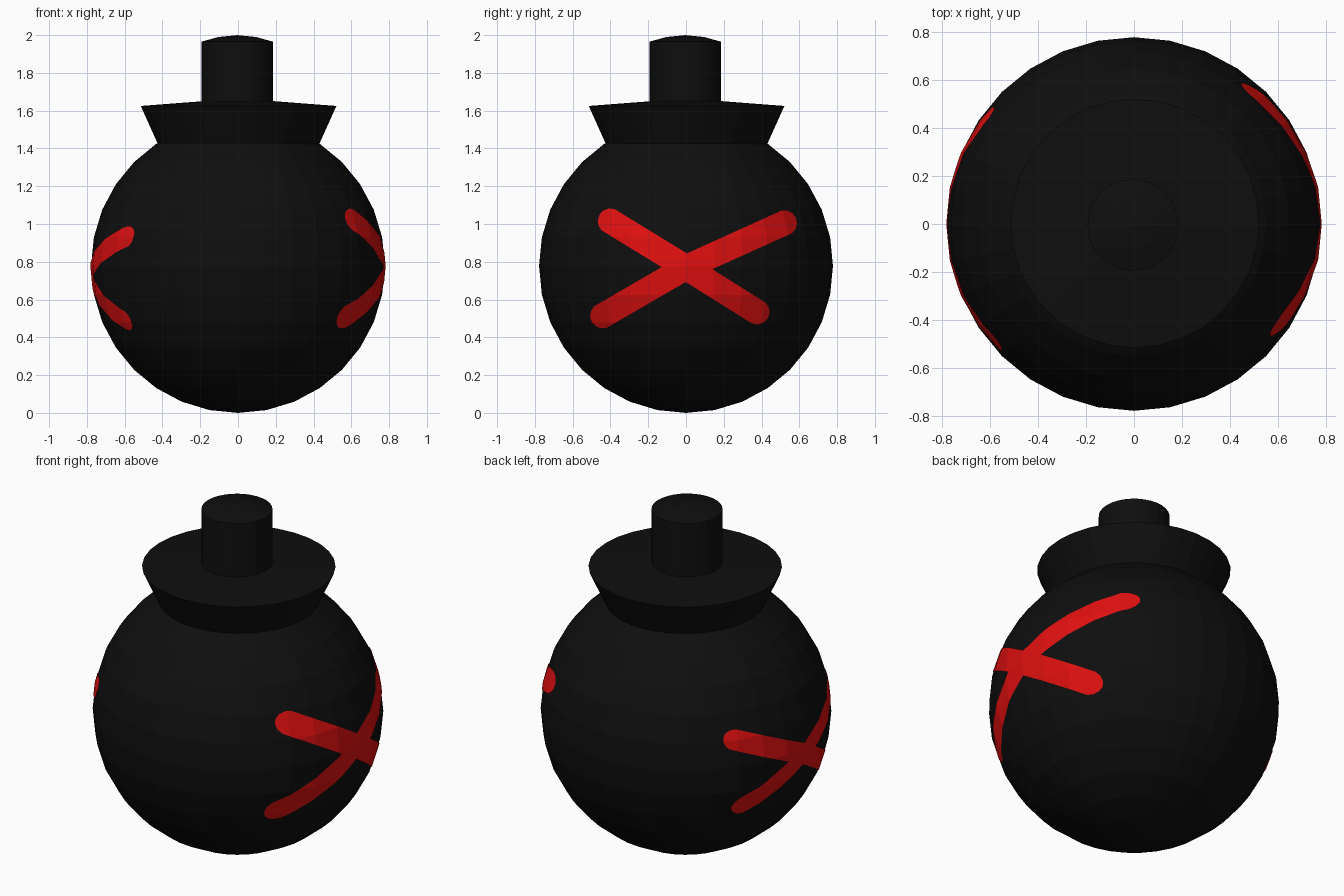
import bpy, bmesh, math
from mathutils import Vector, Matrix

if "Cube" in bpy.data.objects:
    bpy.data.objects.remove(bpy.data.objects["Cube"])

R, CZ = 0.778, 0.778      # body radius and centre height
SIDES = 32


def material(name, rgb):
    m = bpy.data.materials.new(name)
    m.diffuse_color = (*rgb, 1)
    m.use_nodes = True
    m.node_tree.nodes["Principled BSDF"].inputs["Base Color"].default_value = m.diffuse_color
    return m


BLACK = material("black", (0.0045, 0.0045, 0.0045))
RED = material("red", (0.74, 0.005, 0.005))


def finish(name, bm, mat):
    me = bpy.data.meshes.new(name)
    bm.to_mesh(me)
    bm.free()
    me.materials.append(mat)
    ob = bpy.data.objects.new(name, me)
    bpy.context.collection.objects.link(ob)
    return ob


def ball(radius):
    bm = bmesh.new()
    bmesh.ops.create_uvsphere(bm, u_segments=SIDES, v_segments=16, radius=radius,
                              matrix=Matrix.Translation((0, 0, CZ)))
    return bm


def lathe(name, profile, offset=0.0):
    bm = bmesh.new()
    vs = [bm.verts.new((r + 0.0, 0, z)) for r, z in profile]
    es = [bm.edges.new(p) for p in zip(vs, vs[1:])]
    bmesh.ops.spin(bm, geom=vs + es, cent=(0, 0, 0), axis=(0, 0, 1),
                   angle=math.tau, steps=SIDES)
    bmesh.ops.remove_doubles(bm, verts=bm.verts, dist=1e-4)
    bmesh.ops.recalc_face_normals(bm, faces=bm.faces)
    bmesh.ops.translate(bm, verts=bm.verts, vec=(offset, offset, 0))
    return finish(name, bm, BLACK)


def stroke(bm, side, a, b, w):
    """Trim a ball skin to a round-ended stroke running from a to b in (y, z)."""
    def cut(co, no):
        bmesh.ops.bisect_plane(bm, geom=bm.verts[:] + bm.edges[:] + bm.faces[:],
                               plane_co=co, plane_no=no, clear_outer=True)
    cut((0.2 * side, 0, 0), (-side, 0, 0))
    ang = math.atan2(b[1] - a[1], b[0] - a[0])
    n = 14
    for i in range(n):
        t = ang + math.pi / 2 + math.tau * i / n
        d = Vector((0, math.cos(t), math.sin(t)))
        end = b if math.cos(t - ang) > 0 else a
        cut(Vector((0, *end)) + d * w, d)


def cross(name, side, centre, arms, w):
    out = bmesh.new()
    for end in arms:
        bm = ball(R + 0.004)
        stroke(bm, side, centre, end, w)
        tmp = bpy.data.meshes.new("tmp")
        bm.to_mesh(tmp)
        bm.free()
        out.from_mesh(tmp)
        bpy.data.meshes.remove(tmp)
    finish(name, out, RED)


# Round body
finish("body", ball(R), BLACK)

# Flared collar and domed neck
lathe("collar", [(0.41, 1.40), (0.43, 1.43), (0.518, 1.625), (0.19, 1.65), (0, 1.65)], 0.003)
lathe("neck", [(0.19, 1.60), (0.19, 1.965), (0.10, 1.99), (0, 2.0)], -0.004)

# Painted crosses on both sides
cross("right_cross", 1, (0.0, 0.77),
      [(-0.40, 1.015), (0.52, 1.005), (-0.44, 0.515), (0.375, 0.535)], 0.066)
cross("left_cross", -1, (0.01, 0.73),
      [(-0.47, 0.93), (0.43, 0.93), (-0.39, 0.495), (0.37, 0.53)], 0.057)
